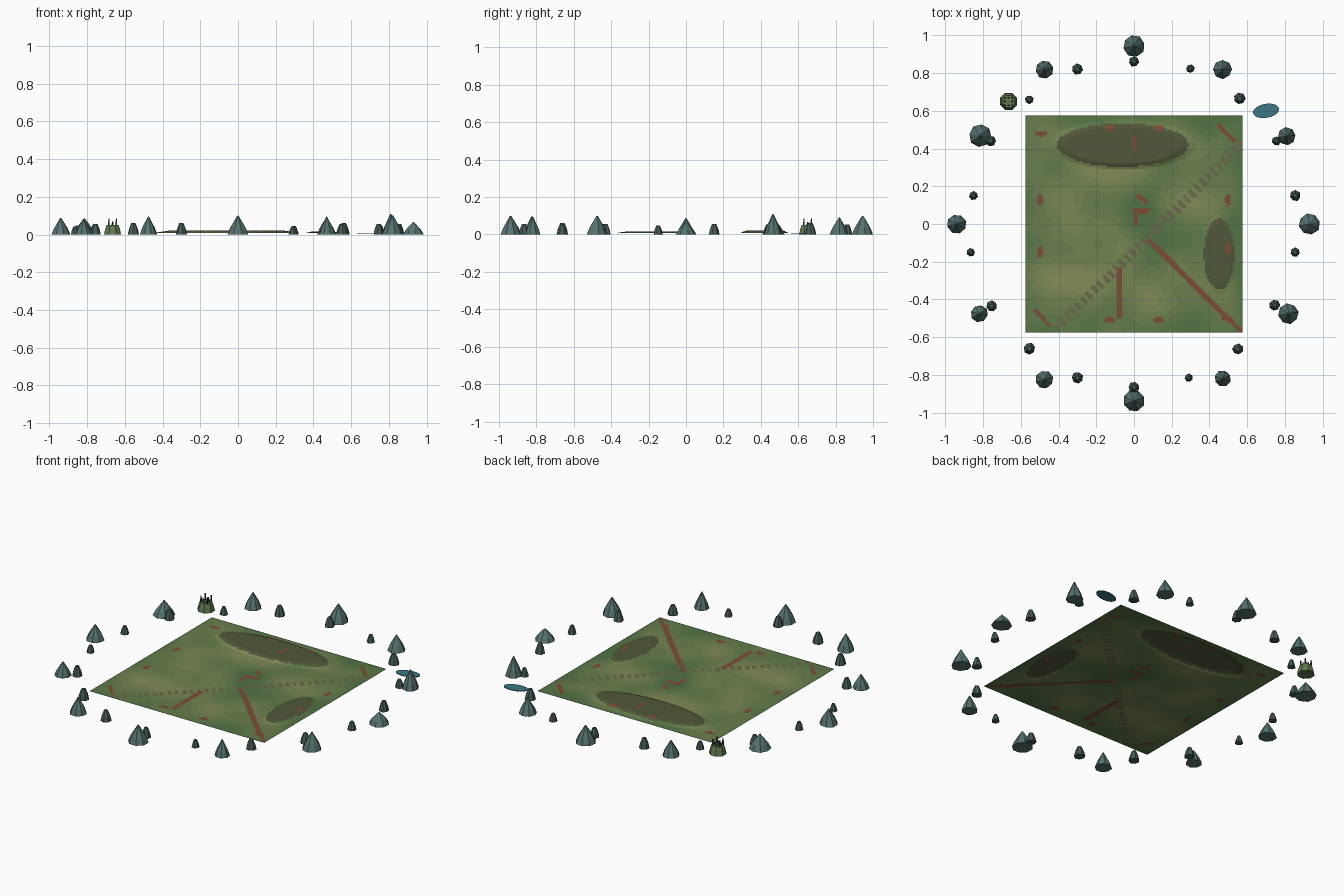
import bpy, bmesh, math, random
from mathutils import Vector, noise

if "Cube" in bpy.data.objects:
    bpy.data.objects.remove(bpy.data.objects["Cube"])

random.seed(4)


def mat(name, rgb):
    m = bpy.data.materials.new(name)
    m.diffuse_color = (*[(c / 255) ** 2.2 for c in rgb], 1)
    m.use_nodes = True
    m.node_tree.nodes["Principled BSDF"].inputs["Base Color"].default_value = m.diffuse_color
    return m


def finish(bm, name, mats):
    bmesh.ops.recalc_face_normals(bm, faces=bm.faces)
    me = bpy.data.meshes.new(name)
    bm.to_mesh(me)
    bm.free()
    for m in mats:
        me.materials.append(m)
    ob = bpy.data.objects.new(name, me)
    bpy.context.collection.objects.link(ob)
    return ob


def lathe(name, x, y, profile, sides, m, turn=0.0, jitter=0.0):
    """Flat-faced stack of rings, profile = (radius, z) from bottom to top."""
    bm = bmesh.new()
    wob = [1 + random.uniform(-jitter, jitter) for _ in range(sides)]
    rings = []
    for r, z in profile:
        rings.append([bm.verts.new((x + r * wob[i] * math.cos(turn + i * math.tau / sides),
                                    y + r * wob[i] * math.sin(turn + i * math.tau / sides), z))
                      for i in range(sides)])
    for a, b in zip(rings, rings[1:]):
        for i in range(sides):
            j = (i + 1) % sides
            bm.faces.new((a[i], a[j], b[j], b[i]))
    bm.faces.new(rings[0])
    bm.faces.new(rings[-1])
    return finish(bm, name, [m])


rock = mat("rock", (86, 114, 111))
boulder = mat("boulder", (72, 92, 88))
moss = mat("moss", (98, 120, 80))
post = mat("post", (62, 68, 56))
water = mat("water", (62, 118, 130))

# Terrain painting: green to olive steps, then dark plateau and red earth
low, high = (82, 114, 70), (136, 142, 90)
steps = 8
paint = [mat(f"grass_{i}", [a + (b - a) * i / (steps - 1) for a, b in zip(low, high)])
         for i in range(steps)]
paint += [mat("plateau", (82, 88, 60)), mat("earth", (122, 78, 58)), mat("track", (104, 104, 76))]
PLATEAU, EARTH, TRACK = steps, steps + 1, steps + 2
# Ellipses: centre x, y, radius x, y
hills = [(-0.06, 0.42, 0.35, 0.115), (0.45, -0.16, 0.08, 0.19)]
# Red strips: start, end, half width
strips = [(0.08, -0.09, 0.57, -0.57, 0.014), (-0.08, -0.24, -0.08, -0.49, 0.015),
          (0.02, 0.15, 0.06, 0.12, 0.012), (0.0, 0.07, 0.07, 0.07, 0.013),
          (0.01, 0.06, 0.01, 0.0, 0.012), (0.0, 0.46, 0.0, 0.4, 0.012),
          (0.45, 0.52, 0.53, 0.44, 0.01), (-0.52, -0.46, -0.45, -0.54, 0.01)]
spots = [(-0.5, 0.13), (0.5, 0.13), (-0.5, -0.15), (0.5, -0.13), (-0.13, 0.51), (0.13, 0.51),
         (-0.13, -0.51), (0.13, -0.51), (-0.49, 0.48), (0.49, -0.5)]


def seg_dist(x, y, s):
    a, b, p = Vector(s[:2]), Vector(s[2:4]), Vector((x, y))
    t = max(0, min(1, (p - a).dot(b - a) / (b - a).length_squared))
    return (p - a - (b - a) * t).length


def ell(x, y, e):
    return math.hypot((x - e[0]) / e[2], (y - e[1]) / e[3])


def colour(x, y):
    if any(seg_dist(x, y, s) < s[4] for s in strips):
        return EARTH
    if any(ell(x, y, (sx, sy, 0.03 if abs(sy) > 0.3 else 0.016,
                      0.016 if abs(sy) > 0.3 else 0.032)) < 1 for sx, sy in spots):
        return EARTH
    if any(ell(x, y, h) < 1 for h in hills):
        return PLATEAU
    if seg_dist(x, y, (-0.4, -0.54, 0.57, 0.42)) < 0.025 and math.sin((x + y) * 110) > 0:
        return TRACK
    v = 0.6 + 0.5 * noise.noise(Vector((x * 5, y * 5, 2)))
    v -= 0.55 * math.exp(-((x - 0.05) ** 2 + y ** 2) / 0.03)
    v -= 0.35 * max(0, (max(abs(x), abs(y)) - 0.42) / 0.15)
    v -= 0.25 * max(0, x)
    return max(0, min(steps - 1, int(v * steps)))


# Ground sheet with two low plateaus
H = 0.575
bm = bmesh.new()
bmesh.ops.create_grid(bm, x_segments=110, y_segments=110, size=H)
for f in bm.faces:
    c = f.calc_center_median()
    f.material_index = colour(c.x, c.y)
for v in bm.verts:
    z = 0.008
    for h, up in zip(hills, (0.013, 0.007)):
        z += up * max(0, min(1, (1.12 - ell(v.co.x, v.co.y, h)) / 0.25))
    v.co.z = z
finish(bm, "ground", paint)

# Mountains around the rim: x, y, radius, height
peaks = [(0, .945, .058, .1), (-.475, .82, .048, .09), (.47, .82, .05, .09),
         (-.815, .47, .06, .085), (.81, .465, .047, .11), (-.94, 0, .052, .088),
         (.93, 0, .057, .066), (-.82, -.475, .046, .08), (.82, -.475, .054, .1),
         (-.475, -.825, .047, .095), (.47, -.82, .044, .095), (0, -.938, .059, .1)]
for x, y, r, h in peaks:
    lathe("mountain", x, y, [(r, 0), (r * .74, h * .36), (r * .36, h * .72), (r * .06, h)],
          8, rock, random.random(), 0.05)

# Small boulders between the mountains: x, y, radius
stones = [(0, .862, .028), (-.3, .82, .03), (.298, .823, .023), (-.555, .66, .023),
          (.56, .665, .031), (-.76, .44, .028), (.755, .44, .024), (-.85, .15, .024),
          (.855, .15, .029), (-.865, -.15, .022), (.855, -.15, .025), (-.755, -.435, .029),
          (.745, -.43, .029), (-.555, -.66, .031), (.55, -.663, .029), (-.3, -.815, .031),
          (.29, -.815, .022), (0, -.865, .029)]
for x, y, r in stones:
    h = r * 1.95
    lathe("boulder", x, y, [(r, 0), (r * .78, h * .5), (r * .38, h)], 7, boulder,
          random.random(), 0.06)

# Mossy knoll with a ring of standing posts
kx, ky = -.665, .65
lathe("knoll", kx, ky, [(.049, 0), (.042, .03), (.035, .05)], 8, moss, math.pi / 8)
for i in range(8):
    a = i * math.tau / 8
    r, top = (.02, .068) if i % 2 == 0 else (.028, .086)
    lathe("standing_post", kx + r * math.cos(a), ky + r * math.sin(a),
          [(.0055, .045), (.0035, top)], 4, post, a)

# Pond: flat tilted ellipse
pond = lathe("pond", 0, 0, [(1, 0), (1, .004)], 24, water)
pond.scale = (.07, .037, 1)
pond.rotation_euler.z = math.radians(10)
pond.location = (.7, .6, .002)
